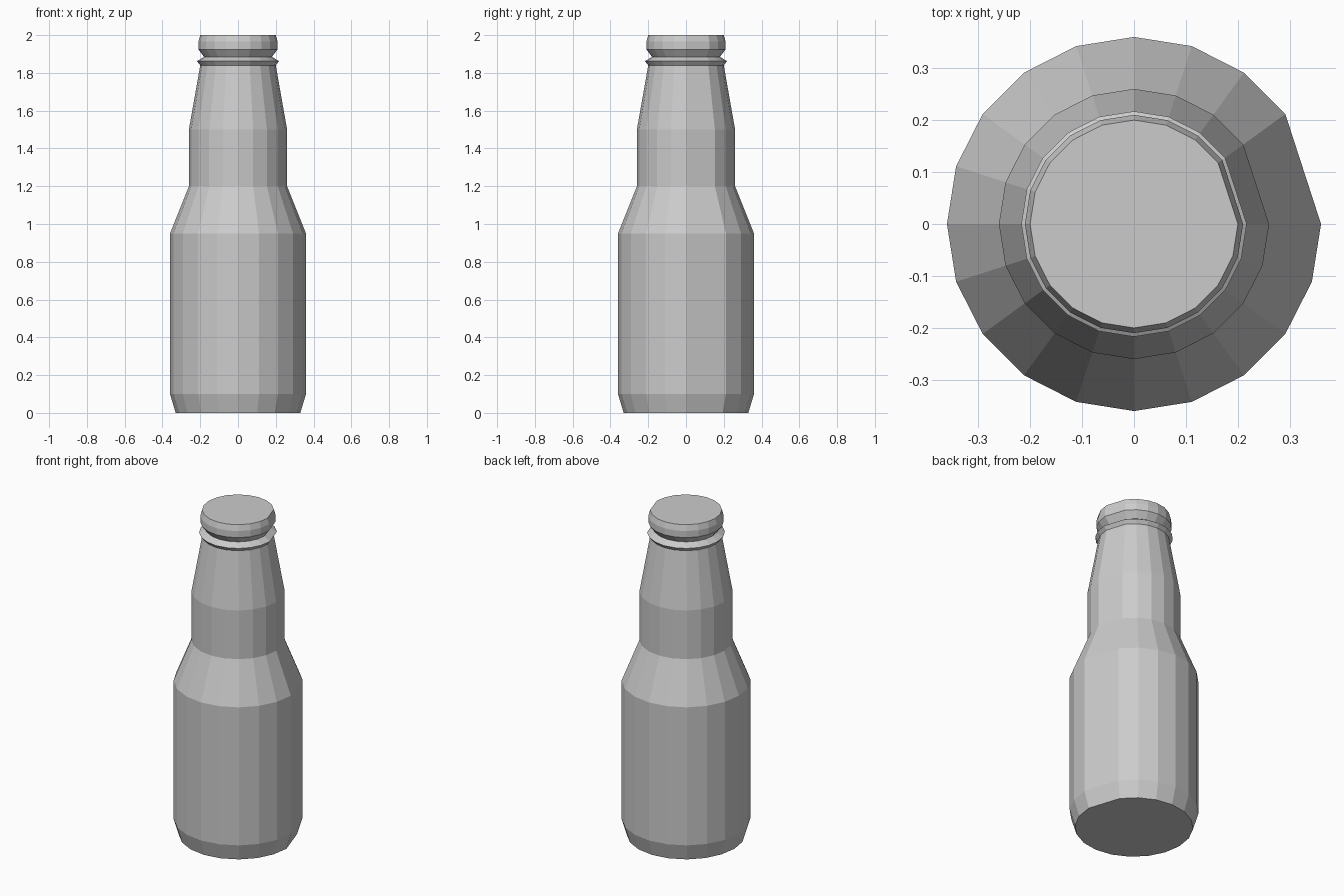
import bpy, bmesh, math

cube = bpy.data.objects.get("Cube")
if cube:
    bpy.data.objects.remove(cube, do_unlink=True)

# Single grey material
GREY = (0.6, 0.6, 0.6, 1)
mat = bpy.data.materials.new("bottle grey")
mat.use_nodes = True
mat.diffuse_color = GREY
mat.node_tree.nodes["Principled BSDF"].inputs["Base Color"].default_value = GREY

# Twenty-step circle with one corner left out, giving a wide flat side
ANGLES = [math.tau * i / 20 for i in range(20) if i != 1]

# Radius and height from the base up to the cap
PROFILE = [
    (0.33, 0), (0.36, 0.1), (0.36, 0.95),       # body
    (0.26, 1.2), (0.26, 1.5), (0.2, 1.84),      # shoulder and neck
    (0.217, 1.862), (0.18, 1.885),              # collar and groove
    (0.21, 1.925), (0.21, 1.965), (0.2, 2),     # cap
]


def lathe(name, profile):
    bm = bmesh.new()
    rings = [[bm.verts.new((r * math.cos(a), r * math.sin(a), z)) for a in ANGLES]
             for r, z in profile]
    n = len(ANGLES)
    for low, high in zip(rings, rings[1:]):
        for i in range(n):
            j = (i + 1) % n
            bm.faces.new((low[i], low[j], high[j], high[i]))
    bm.faces.new(rings[0][::-1])
    bm.faces.new(rings[-1])
    mesh = bpy.data.meshes.new(name)
    bm.to_mesh(mesh)
    bm.free()
    mesh.materials.append(mat)
    obj = bpy.data.objects.new(name, mesh)
    bpy.context.collection.objects.link(obj)


lathe("bottle", PROFILE)
